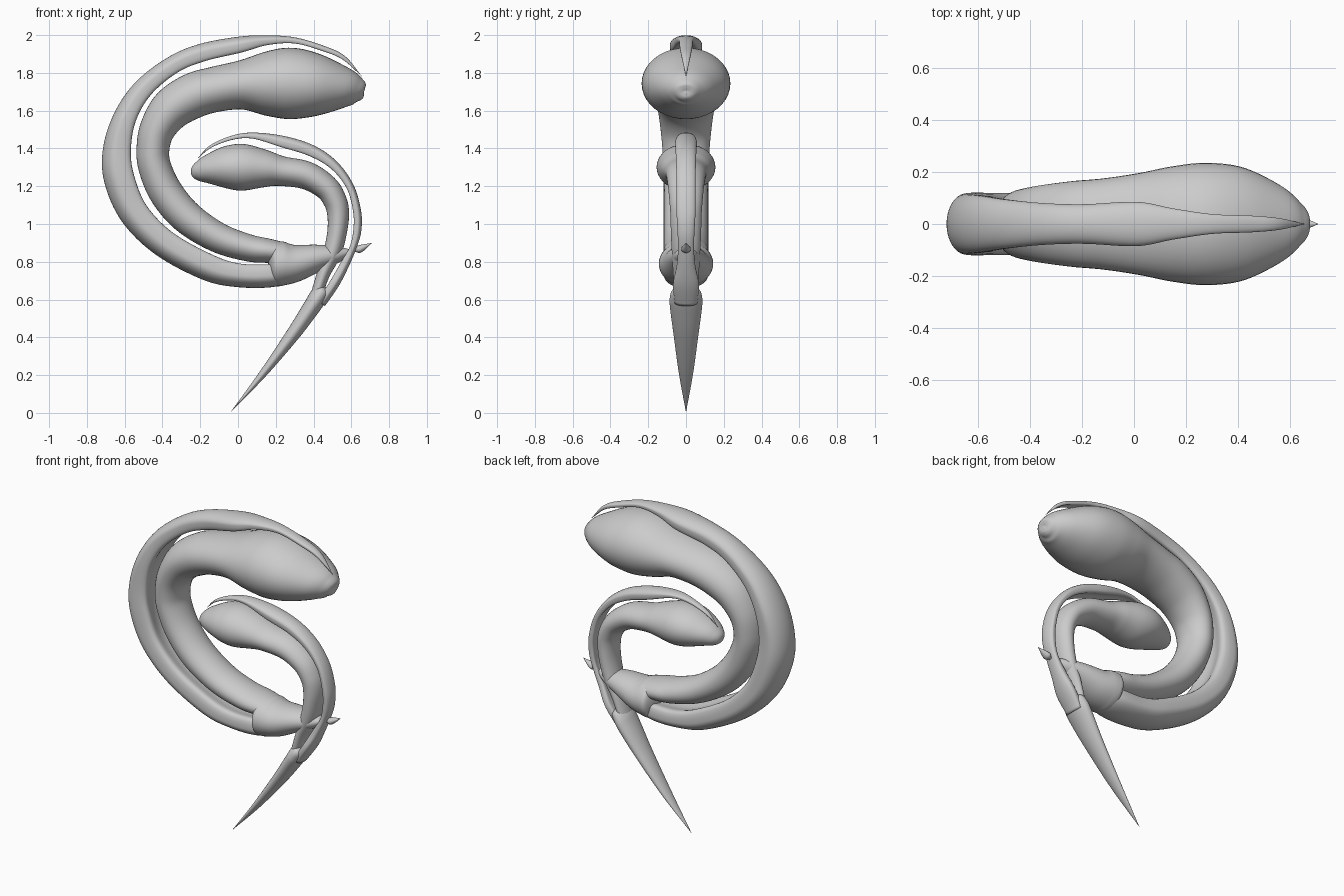
import bpy, bmesh, math
from mathutils import Vector

SIDES, STEPS = 40, 8


def spline(pts):
    """Catmull-Rom resampling of (x, z, half thickness, half width) stations."""
    p = [Vector(q) for q in pts]
    p = [p[0] * 2 - p[1]] + p + [p[-1] * 2 - p[-2]]
    out = []
    for i in range(1, len(p) - 2):
        a, b, c, d = p[i - 1:i + 3]
        for s in range(STEPS):
            t = s / STEPS
            out.append(0.5 * (2 * b + (c - a) * t + (2 * a - 5 * b + 4 * c - d) * t ** 2
                              + (3 * b - a - 3 * c + d) * t ** 3))
    return out + [p[-2]]


def loft(name, pts, side=1, hollow=False):
    """Sweep an oval along a path in the xz plane; hollow dents the inner face."""
    st = spline(pts)
    bm = bmesh.new()
    rings = []
    for i, (x, z, t, w) in enumerate(st):
        a, b = st[max(i - 1, 0)], st[min(i + 1, len(st) - 1)]
        tan = Vector((b[0] - a[0], b[1] - a[1])).normalized()
        nx, nz = -tan[1] * side, tan[0] * side
        t, w = max(t, 0.0003), max(w, 0.0003)
        ring = []
        for k in range(SIDES):
            ang = 2 * math.pi * k / SIDES
            c = math.cos(ang)
            if hollow and c < 0:
                c = -(-3 * c - 2.2 * c * c)
            ring.append(bm.verts.new((x + nx * t * c, w * math.sin(ang), z + nz * t * c)))
        rings.append(ring)
    for r, q in zip(rings, rings[1:]):
        for k in range(SIDES):
            j = (k + 1) % SIDES
            bm.faces.new((r[k], r[j], q[j], q[k]))
    bm.faces.new(rings[0])
    bm.faces.new(rings[-1])
    bmesh.ops.recalc_face_normals(bm, faces=bm.faces)
    for f in bm.faces:
        f.smooth = True
    me = bpy.data.meshes.new(name)
    bm.to_mesh(me)
    bm.free()
    ob = bpy.data.objects.new(name, me)
    bpy.context.collection.objects.link(ob)


# Large stem with its pinched spike
loft("large_stem", [
    (.71, .90, 0, 0), (.645, .868, .02, .025), (.61, .857, .008, .014),
    (.53, .84, .043, .06), (.42, .82, .072, .10), (.30, .792, .1, .13),
    (.23, .79, .118, .143), (.19, .79, .113, .135), (.165, .79, .06, .07), (.16, .79, 0, 0)])

# Large inner bulb
loft("large_bulb", [
    (.35, .835, .04, .08), (.17, .857, .063, .115), (.05, .875, .072, .115),
    (-.11, .93, .08, .115), (-.27, 1.035, .088, .115), (-.38, 1.165, .09, .115),
    (-.44, 1.30, .087, .12), (-.45, 1.40, .087, .125), (-.425, 1.505, .095, .135),
    (-.35, 1.61, .112, .15), (-.235, 1.68, .12, .165), (-.12, 1.713, .12, .175),
    (.015, 1.735, .13, .195), (.15, 1.742, .17, .222), (.28, 1.744, .189, .235),
    (.42, 1.735, .165, .217), (.56, 1.72, .112, .15), (.63, 1.703, .075, .09),
    (.66, 1.69, .04, .045), (.668, 1.688, 0, 0)])

# Large outer sheath
loft("large_sheath", [
    (.30, .745, .045, .08), (.17, .725, .06, .11), (0, .728, .062, .115),
    (-.16, .77, .07, .12), (-.39, .895, .073, .12), (-.55, 1.055, .077, .12),
    (-.63, 1.24, .08, .12), (-.641, 1.40, .073, .115), (-.597, 1.57, .06, .11),
    (-.50, 1.72, .052, .095), (-.345, 1.843, .047, .08), (-.19, 1.908, .047, .076),
    (.01, 1.95, .042, .085), (.15, 1.973, .026, .06), (.30, 1.972, .016, .038),
    (.45, 1.93, .014, .032), (.56, 1.88, .011, .022), (.657, 1.78, 0, 0)], hollow=True)

# Small stem tapering to the ground point
loft("small_stem", [
    (-.04, .003, 0, 0), (.13, .205, .02, .037), (.29, .415, .037, .066),
    (.39, .56, .046, .085), (.425, .615, .048, .085), (.45, .65, .042, .07),
    (.46, .665, .02, .03), (.462, .668, 0, 0)], side=-1)

# Small inner bulb
loft("small_bulb", [
    (.41, .61, .03, .06), (.452, .735, .035, .068), (.50, .85, .048, .075),
    (.525, .96, .052, .08), (.53, 1.055, .058, .083), (.513, 1.125, .062, .088),
    (.465, 1.195, .067, .095), (.362, 1.257, .074, .105), (.23, 1.28, .079, .118),
    (.14, 1.293, .1, .137), (.03, 1.30, .123, .155), (-.06, 1.30, .113, .148),
    (-.15, 1.29, .081, .11), (-.21, 1.277, .053, .07), (-.24, 1.27, .028, .035),
    (-.25, 1.268, 0, 0)], side=-1)

# Small outer sheath
loft("small_sheath", [
    (.44, .58, .025, .06), (.508, .68, .026, .068), (.56, .775, .024, .05),
    (.607, .87, .018, .042), (.631, .96, .021, .045), (.631, 1.065, .021, .05),
    (.594, 1.197, .02, .05), (.51, 1.31, .024, .052), (.39, 1.388, .03, .055),
    (.235, 1.437, .03, .057), (.08, 1.468, .016, .04), (-.03, 1.457, .011, .025),
    (-.145, 1.41, .007, .015), (-.22, 1.34, 0, 0)], side=-1, hollow=True)
